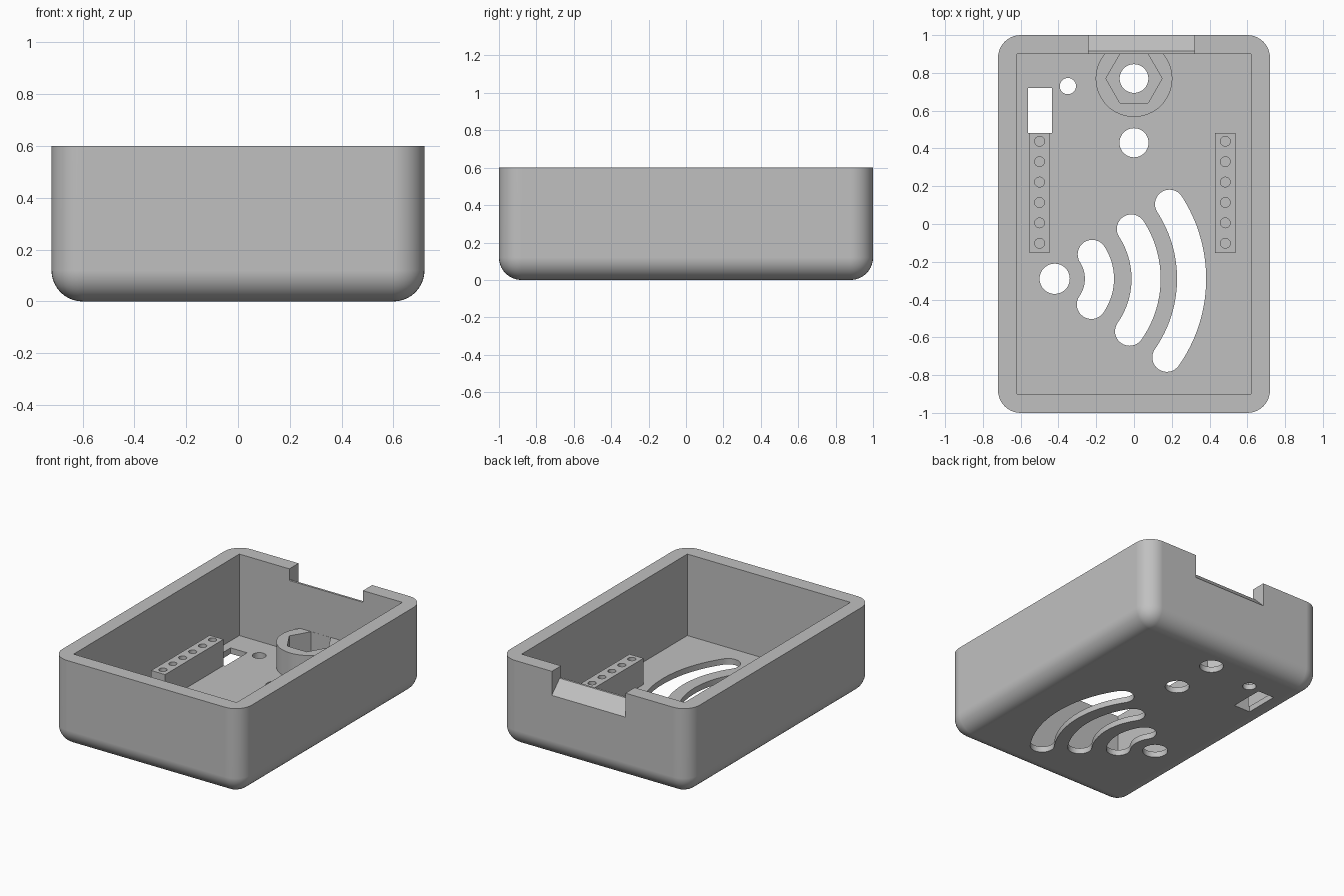
import bpy, bmesh
from math import sin, cos, radians, pi
from mathutils import Vector

if "Cube" in bpy.data.objects:
    bpy.data.objects.remove(bpy.data.objects["Cube"], do_unlink=True)

grey = bpy.data.materials.new("grey plastic")
grey.use_nodes = True
COLOUR = (0.53, 0.53, 0.53, 1)
grey.diffuse_color = COLOUR
grey.node_tree.nodes["Principled BSDF"].inputs["Base Color"].default_value = COLOUR

FLOOR, TOP = 0.04, 0.6
IN_X, IN_Y = 0.62, 0.9


def sweep(name, points, direction):
    """Closed outline of 3D points extruded along a direction."""
    bm = bmesh.new()
    face = bm.faces.new([bm.verts.new(p) for p in points])
    new = bmesh.ops.extrude_face_region(bm, geom=[face])["geom"]
    verts = [v for v in new if isinstance(v, bmesh.types.BMVert)]
    bmesh.ops.translate(bm, verts=verts, vec=Vector(direction))
    bmesh.ops.recalc_face_normals(bm, faces=bm.faces)
    mesh = bpy.data.meshes.new(name)
    bm.to_mesh(mesh)
    bm.free()
    mesh.materials.append(grey)
    obj = bpy.data.objects.new(name, mesh)
    bpy.context.collection.objects.link(obj)
    return obj


def prism(name, outline, z0, z1):
    return sweep(name, [(x, y, z0) for x, y in outline], (0, 0, z1 - z0))


def arc(cx, cy, r, start, end, steps):
    angles = [radians(start + (end - start) * i / steps) for i in range(steps + 1)]
    return [(cx + r * cos(a), cy + r * sin(a)) for a in angles]


def circle(cx, cy, r, sides=48):
    return arc(cx, cy, r, 0, 360, sides)[:-1]


def rect(x0, x1, y0, y1):
    return [(x0, y0), (x1, y0), (x1, y1), (x0, y1)]


def activate(obj):
    bpy.ops.object.select_all(action='DESELECT')
    obj.select_set(True)
    bpy.context.view_layer.objects.active = obj


def cut(obj, cutters):
    activate(obj)
    for cutter in cutters:
        mod = obj.modifiers.new("cut", 'BOOLEAN')
        mod.operation, mod.solver, mod.object = 'DIFFERENCE', 'EXACT', cutter
        bpy.ops.object.modifier_apply(modifier=mod.name)
        bpy.data.objects.remove(cutter, do_unlink=True)


def smooth(obj):
    activate(obj)
    bpy.ops.object.shade_smooth_by_angle(angle=radians(30))
    mod = obj.modifiers.new("flat walls", 'WEIGHTED_NORMAL')
    mod.keep_sharp = True


# Case: block rounded on the upright and bottom edges
case = prism("case", rect(-0.72, 0.72, -1, 1), 0, TOP)
bm = bmesh.new()
bm.from_mesh(case.data)
edges = [e for e in bm.edges if min(v.co.z for v in e.verts) < 0.01]
bmesh.ops.bevel(bm, geom=edges, offset=0.12, segments=10, profile=0.5, affect='EDGES')
bm.to_mesh(case.data)
bm.free()

# Cavity and sloped cable notch in the back wall
cavity = prism("cavity", rect(-IN_X, IN_X, -IN_Y, IN_Y), FLOOR, 0.8)
notch_profile = [(0.85, 0.52), (0.915, 0.52), (1.1, 0.335), (1.1, 0.7), (0.85, 0.7)]
notch = sweep("notch", [(-0.24, y, z) for y, z in notch_profile], (0.56, 0, 0))
cutters = [cavity, notch]

# Round and rectangular floor openings
SX, SY = -0.42, -0.29
for x, y, r in [(0, 0.77, 0.076), (0, 0.43, 0.077), (-0.35, 0.73, 0.043), (SX, SY, 0.08)]:
    cutters.append(prism("hole", circle(x, y, r), -0.1, 0.1))
cutters.append(prism("window", rect(-0.56, -0.435, 0.482, 0.72), -0.1, 0.1))

# Three curved slots with round ends, fanning out from the source hole
HALF, A0, A1 = 0.077, -35, 33
for r in (0.237, 0.484, 0.725):
    ends = [(SX + r * cos(radians(a)), SY + r * sin(radians(a))) for a in (A0, A1)]
    outline = arc(SX, SY, r + HALF, A0, A1, 32)
    outline += arc(*ends[1], HALF, A1, A1 + 180, 16)[1:-1]
    outline += arc(SX, SY, r - HALF, A1, A0, 32)
    outline += arc(*ends[0], HALF, A0 + 180, A0 + 360, 16)[1:-1]
    cutters.append(prism("slot", outline, -0.1, 0.1))
cut(case, cutters)
smooth(case)

# Pin sockets: two bars with a row of six holes
for side, x0, x1 in (("right", -0.553, -0.447), ("left", 0.43, 0.537)):
    bar = prism(side + "_pin_socket", rect(x0, x1, -0.153, 0.482), FLOOR, 0.22)
    cut(bar, [prism("pin_hole", circle((x0 + x1) / 2, 0.438 - 0.108 * i, 0.026, 24),
                    FLOOR + 0.01, 0.3) for i in range(6)])
    smooth(bar)

# Nut holder: round post with a hexagonal pocket, trimmed at the back wall
post = prism("nut_holder", circle(0, 0.77, 0.203, 64), FLOOR, 0.213)
cut(post, [prism("pocket", circle(0, 0.77, 0.149, 6), 0, 0.3),
           prism("trim", rect(-0.5, 0.5, IN_Y, 1.2), 0, 0.3)])
smooth(post)
